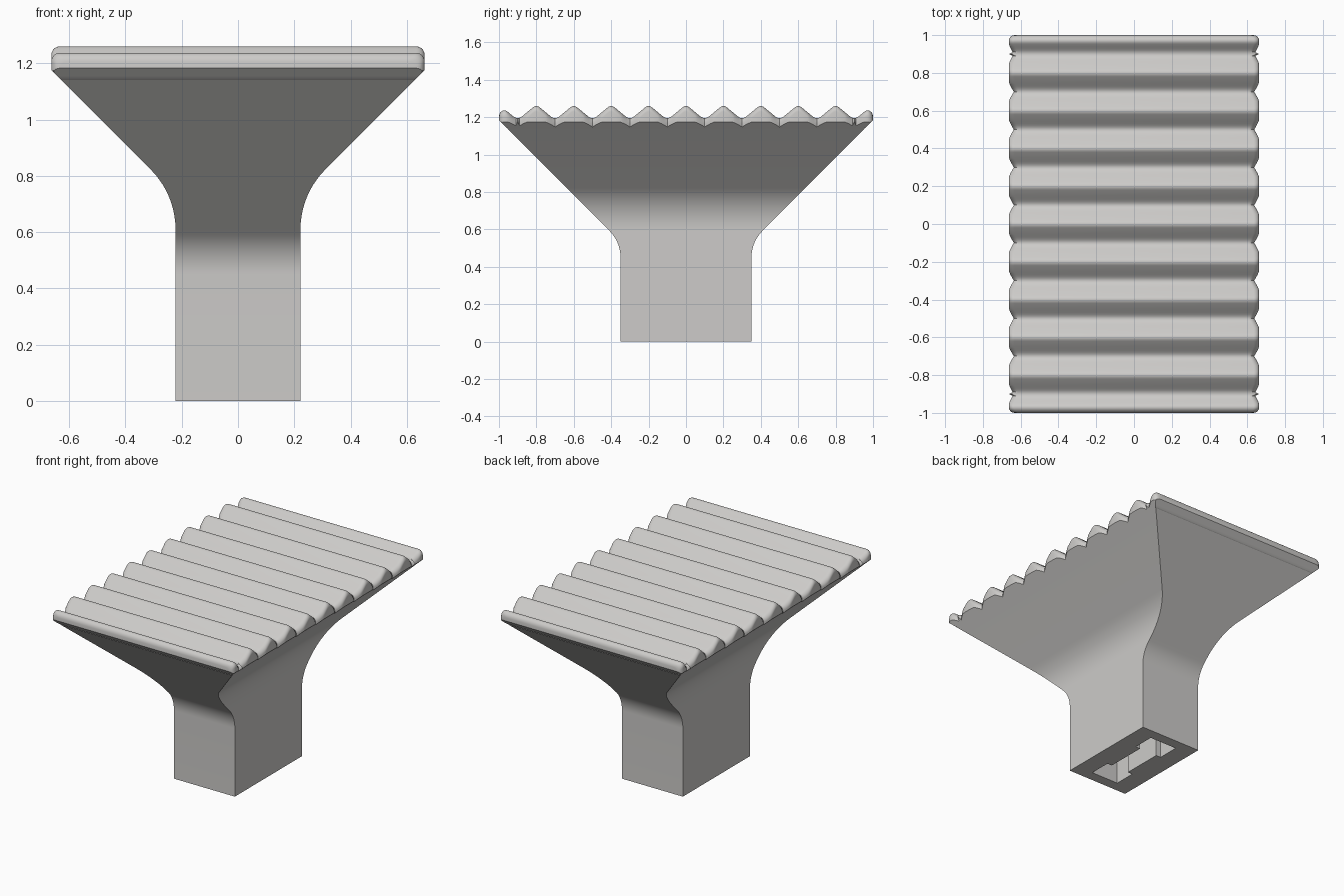
import bpy, bmesh, math

if "Cube" in bpy.data.objects:
    bpy.data.objects.remove(bpy.data.objects["Cube"])

grey = bpy.data.materials.new("light grey")
grey.diffuse_color = (0.61, 0.60, 0.585, 1)
grey.use_nodes = True
grey.node_tree.nodes["Principled BSDF"].inputs["Base Color"].default_value = grey.diffuse_color


def loft(name, rings):
    """Closed solid through rings with equal point counts."""
    bm = bmesh.new()
    vs = [[bm.verts.new(p) for p in r] for r in rings]
    n = len(vs[0])
    for a, b in zip(vs, vs[1:]):
        for i in range(n):
            bm.faces.new((a[i], a[(i + 1) % n], b[(i + 1) % n], b[i]))
    bm.faces.new(vs[0])
    bm.faces.new(vs[-1])
    bmesh.ops.recalc_face_normals(bm, faces=bm.faces)
    me = bpy.data.meshes.new(name)
    bm.to_mesh(me)
    bm.free()
    me.materials.append(grey)
    ob = bpy.data.objects.new(name, me)
    bpy.context.collection.objects.link(ob)
    return ob


def smooth(ob):
    bpy.ops.object.select_all(action='DESELECT')
    ob.select_set(True)
    bpy.context.view_layer.objects.active = ob
    bpy.ops.object.shade_smooth_by_angle(angle=math.radians(35))


def flare(z, half, r, z0):
    """Straight wall, then an arc, then a 45 degree slope."""
    if z <= z0:
        return half
    if z < z0 + r * math.sin(math.pi / 4):
        return half + r - math.sqrt(r * r - (z - z0) ** 2)
    return half + r * (1 - math.sqrt(0.5)) + z - z0 - r * math.sqrt(0.5)


def half_x(z):
    return flare(z, 0.222, 0.3, 0.61)


def half_y(z):
    return flare(z, 0.35, 0.2, 0.45)


# stem and flared head
TOP = 1.14
levels = [0, TOP]
for r, z0 in ((0.3, 0.61), (0.2, 0.45)):
    levels += [z0 + r * math.sin(math.pi / 4 * i / 10) for i in range(11)]
rings = []
for z in sorted(levels):
    x, y = half_x(z), half_y(z)
    rings.append([(-x, -y, z), (x, -y, z), (x, y, z), (-x, y, z)])
body = loft("flared_body", rings)

# notched socket in the underside
quarter = [(0.1, -0.28), (0.1, -0.135), (0.065, -0.135)]
side = quarter + [(x, -y) for x, y in reversed(quarter)]
outline = side + [(-x, -y) for x, y in side]
cutter = loft("socket_cutter", [[(x, y, z) for x, y in outline] for z in (-0.1, 0.4)])
cutter.hide_render = True
cut = body.modifiers.new("socket", 'BOOLEAN')
cut.object = cutter
cut.solver = 'EXACT'
bpy.context.view_layer.objects.active = body
bpy.ops.object.modifier_apply(modifier="socket")
bpy.data.objects.remove(cutter)
smooth(body)

# ridged tread: (distance from peak, height) and (distance from centre, height) at the ends
ridge = [(0, 1.26), (0.01, 1.258), (0.02, 1.251), (0.05, 1.2265), (0.06, 1.218),
         (0.07, 1.21), (0.08, 1.202), (0.09, 1.197), (0.1, 1.195)]
end = [(0.91, 1.197), (0.92, 1.202), (0.93, 1.21), (0.94, 1.218), (0.953, 1.229),
       (0.962, 1.235), (0.972, 1.237), (0.982, 1.234), (0.991, 1.227),
       (0.997, 1.218), (1.0, 1.207)]
heights = {}
for k in range(-4, 5):
    for d, h in ridge:
        for s in (-1, 1):
            heights[round(k * 0.2 + s * d, 4)] = h
for y, h in end:
    heights[y] = heights[-y] = h


def tread_section(y, h):
    a = abs(y)
    # edge pulls in at each valley and rounds off at the corners
    valley = abs((a + 0.1) % 0.2 - 0.2 * round((a + 0.1) / 0.2 - math.floor((a + 0.1) / 0.2)))
    w = 0.663 - 0.027 * max(0, 1 - valley / 0.055) ** 1.3
    if a > 0.97:
        w -= 0.03 - math.sqrt(max(0, 0.03 ** 2 - (a - 0.97) ** 2))
    z0 = max(TOP, a + 0.183 if a > 0.957 else 0)
    z0 = min(z0, 1.183)
    z1 = max(z0, w + 0.512)
    half = [(min(half_x(z0), w), z0), (w, z1)]
    for i in range(7):
        t = math.pi / 2 * i / 6
        half.append((w - 0.03 + 0.03 * math.cos(t),
                     max(z1 + 0.001 * (i + 1), h - 0.03 + 0.03 * math.sin(t))))
    pts = half + [(-x, z) for x, z in reversed(half)]
    return [(x, y, z) for x, z in pts]


tread = loft("ridged_tread", [tread_section(y, heights[y]) for y in sorted(heights)])
smooth(tread)
